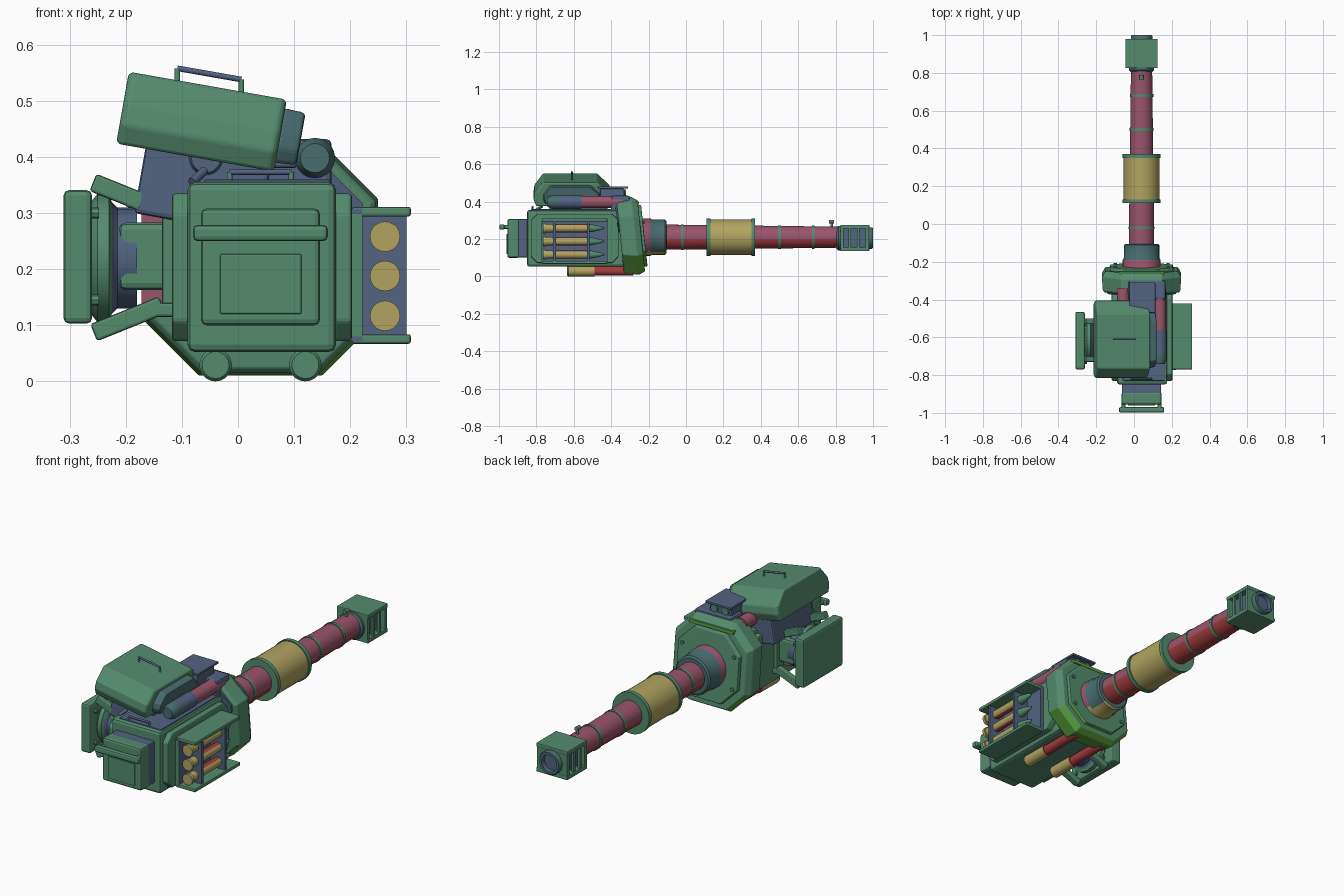
import bpy, bmesh
from math import radians, sin, cos, tau
from mathutils import Vector, Matrix

cube = bpy.data.objects.get("Cube")
if cube:
    bpy.data.objects.remove(cube, do_unlink=True)


def material(name, r, g, b):
    m = bpy.data.materials.new(name)
    m.use_nodes = True
    m.diffuse_color = (r, g, b, 1)
    m.node_tree.nodes["Principled BSDF"].inputs["Base Color"].default_value = (r, g, b, 1)
    return m


GREEN = material("armour green", .09, .26, .155)
SLATE = material("slate blue", .084, .125, .22)
TEAL = material("dark teal", .065, .15, .16)
ROSE = material("rose barrel", .32, .09, .15)
TAN = material("shell tan", .44, .37, .12)
LEAF = material("leaf green", .11, .36, .05)
RED = material("underside red", .37, .045, .05)


def finish(name, bm, mats, bevel=0, smooth=False):
    bmesh.ops.recalc_face_normals(bm, faces=bm.faces)
    me = bpy.data.meshes.new(name)
    bm.to_mesh(me)
    bm.free()
    for m in mats:
        me.materials.append(m)
    ob = bpy.data.objects.new(name, me)
    bpy.context.collection.objects.link(ob)
    if bevel:
        mod = ob.modifiers.new("bevel", "BEVEL")
        mod.width, mod.segments, mod.limit_method = bevel, 2, "ANGLE"
    if smooth:
        bpy.ops.object.select_all(action="DESELECT")
        ob.select_set(True)
        bpy.context.view_layer.objects.active = ob
        bpy.ops.object.shade_smooth_by_angle(angle=radians(35))
    return ob


def box(name, x, y, z, mat, bevel=0, roll=0):
    """Box from axis ranges, rolled about its centre around y."""
    c = Vector((sum(x), sum(y), sum(z))) / 2
    bm = bmesh.new()
    size = Matrix.Diagonal((x[1] - x[0], y[1] - y[0], z[1] - z[0], 1))
    bmesh.ops.create_cube(bm, size=1, matrix=size)
    ob = finish(name, bm, [mat], bevel)
    ob.location, ob.rotation_euler.y = c, radians(roll)
    return ob


def lathe(name, a, b, profile, mats, n=32, rule=None):
    """Revolve (y, radius, material slot) around the line x=a, z=b.
    The rule picks a slot for side faces from (dx, y, dz, slot)."""
    bm = bmesh.new()
    rings = []
    for t, r, _ in profile:
        rings.append([bm.verts.new((a + r * cos(tau * i / n), t, b + r * sin(tau * i / n)))
                      for i in range(n)])
    for k in range(len(rings) - 1):
        for i in range(n):
            j = (i + 1) % n
            f = bm.faces.new((rings[k][i], rings[k][j], rings[k + 1][j], rings[k + 1][i]))
            slot = profile[k + 1][2]
            if rule:
                c = f.calc_center_median()
                slot = rule(c.x - a, c.y, c.z - b, slot)
            f.material_index = slot
    for ring, slot in ((rings[0], profile[0][2]), (rings[-1], profile[-1][2])):
        bm.faces.new(ring).material_index = slot
    return finish(name, bm, mats, smooth=True)


def rod(name, p, q, r, mat, n=12):
    p, q = Vector(p), Vector(q)
    bm = bmesh.new()
    bmesh.ops.create_cone(bm, cap_ends=True, segments=n, radius1=r, radius2=r, depth=(q - p).length)
    ob = finish(name, bm, [mat], smooth=True)
    ob.location = (p + q) / 2
    ob.rotation_euler = (q - p).to_track_quat("Z", "Y").to_euler()
    return ob


def loft(name, sections, mats, bevel=0, rule=None):
    """Skin matching polygon sections and cap both ends."""
    bm = bmesh.new()
    rings = [[bm.verts.new(p) for p in s] for s in sections]
    n = len(rings[0])
    for u, v in zip(rings, rings[1:]):
        for i in range(n):
            bm.faces.new((u[i], u[(i + 1) % n], v[(i + 1) % n], v[i]))
    bm.faces.new(rings[0])
    bm.faces.new(rings[-1])
    bmesh.ops.recalc_face_normals(bm, faces=bm.faces)
    for f in bm.faces:
        f.material_index = rule(f) if rule else 0
    return finish(name, bm, mats, bevel)


def octagon(u0, u1, v0, v1, c):
    return [(u0 + c, v0), (u1 - c, v0), (u1, v0 + c), (u1, v1 - c),
            (u1 - c, v1), (u0 + c, v1), (u0, v1 - c), (u0, v0 + c)]


# Breech housing with side frames
CX, CZ = .04, .21
box("breech_housing", (-.09, .175), (-.85, -.32), (.052, .355), GREEN, .014)
box("breech_top_deck", (-.06, .165), (-.83, -.36), (.35, .36), SLATE, .004)
for side, x0, x1 in (("left", .17, .203), ("right", -.118, -.085)):
    loft(side + "_side_frame", [[(x, y, z) for y, z in octagon(-.83, -.36, .072, .335, .035)]
                                for x in (x0, x1)], [GREEN], .006)
box("mantlet_core", (-.03, .167), (-.4, -.3), (.1, .432), SLATE, .01)

# Rear hatch block, panel and bar
box("hatch_base", (-.064, .144), (-.9, -.84), (.102, .306), SLATE, .006)
box("hatch_block", (-.066, .146), (-.955, -.89), (.1, .308), GREEN, .01)
box("hatch_panel", (-.032, .113), (-.961, -.95), (.12, .227), GREEN, .003)
box("hatch_bar", (-.08, .16), (-.998, -.97), (.25, .279), GREEN, .008)
for x in (-.055, .135):
    rod("hatch_bar_mount", (x, -.98, .265), (x, -.94, .265), .01, GREEN)


def handle(name, x0, z0, x1, z1, y, lift):
    a, b = (x0, y, z0), (x1, y, z1)
    for p in (a, b):
        rod(name + "_post", (p[0], y, p[2] - lift), p, .005, GREEN)
    rod(name + "_grip", a, b, .005, SLATE)


handle("deck_handle", -.015, .373, .095, .373, -.82, .025)

# Tilted shield, leaning back at the top
def lean(points, y):
    return [(x, y - .105 * (z - .21), z) for x, z in points]


def shield_section(inset, y, chamfer):
    return lean(octagon(-.17 + inset, .25 - inset, .01 + inset, .425 - inset, chamfer), y)


def downward(f):
    return 1 if f.normal.z < -.25 and f.normal.y > -.3 else 0


loft("shield", [shield_section(.014, -.352, .095), shield_section(.005, -.342, .1),
                shield_section(0, -.27, .1), shield_section(.018, -.238, .09)],
     [GREEN, LEAF], .003, downward)
loft("shield_face", [shield_section(.04, -.25, .085), shield_section(.045, -.222, .085)],
     [GREEN, LEAF], .004, downward)
loft("shield_lining", [lean(octagon(-.14, .222, .2, .402, .085), y) for y in (-.36, -.345)],
     [SLATE])
box("shield_top_strip", (-.08, .16), (-.285, -.25), (.386, .402), LEAF, .002)
for x in (-.1, .18):
    for z in (.14, .29):
        y = -.222 - .105 * (z - .21)
        rod("shield_bolt", (x, y - .01, z), (x, y + .008, z), .009, GREEN, 8)

# Barrel: collar, tube, bands, thermal sleeve
lathe("barrel_collar", CX, CZ, [(-.3, .1, 2), (-.19, .1, 2), (-.18, .094, 0), (-.112, .094, 0),
                                (-.105, .086, 0), (-.105, .06, 0)], [TEAL, TAN, ROSE],
      rule=lambda dx, y, dz, slot: 1 if dz < -.075 else slot)
lathe("barrel_tube", CX, CZ, [(-.2, .068, 0), (.12, .065, 0), (.5, .06, 0), (.84, .056, 0)],
      [ROSE, RED], rule=lambda dx, y, dz, slot: 1 if dz < -.012 else slot)
for y, r in ((-.02, .069), (.5, .063), (.68, .062)):
    lathe("barrel_band", CX, CZ, [(y - .007, r, 0), (y + .007, r, 0)], [GREEN])
lathe("barrel_sleeve", CX, CZ, [(.11, .07, 1), (.11, .1, 1), (.13, .1, 1), (.13, .095, 1),
                                (.35, .095, 0), (.35, .1, 1), (.37, .1, 1), (.37, .06, 1)],
      [TAN, GREEN], 40)
rod("foresight_post", (CX, .78, .26), (CX, .78, .295), .007, GREEN)
rod("foresight_bead", (CX, .765, .293), (CX, .79, .293), .01, GREEN)

# Muzzle brake: slotted cage around a dark core
MZ = .205
lathe("muzzle_neck", CX, MZ, [(.805, .058, 0), (.815, .066, 0), (.835, .066, 0)], [TEAL])
for z in (.136, .256):
    box("muzzle_plate", (-.045, .125), (.825, .98), (z, z + .02), GREEN, .004)
for y in (.825, .96):
    box("muzzle_end_wall", (-.043, .123), (y, y + .018), (.14, .272), GREEN, .003)
for x in (-.043, .111):
    for y in (.868, .915):
        box("muzzle_slot_bar", (x, x + .012), (y, y + .013), (.14, .27), GREEN)
box("muzzle_core", (-.015, .095), (.83, .97), (.145, .265), SLATE)
lathe("muzzle_ring", CX, MZ, [(.96, .057, 0), (.994, .057, 0), (1, .053, 0), (1, .041, 0),
                              (.98, .039, 1)], [TEAL, SLATE])

# Recoil cylinders underneath
for x in (-.04, .12):
    lathe("recoil_cylinder", x, .029, [(-.635, .024, 0), (-.628, .029, 0), (-.62, .029, 1),
          (-.49, .028, 1), (-.49, .024, 2), (-.28, .024, 2)], [GREEN, TAN, RED], 20)

# Ammunition rack with three shells
box("rack_wall", (.2, .222), (-.77, -.42), (.072, .308), SLATE)
for z in (.067, .294):
    box("rack_shelf", (.203, .308), (-.77, -.42), (z, z + .017), GREEN, .004)
box("rack_end_post", (.203, .222), (-.772, -.75), (.08, .298), GREEN)
for y in (-.71, -.53):
    box("rack_holder", (.215, .3), (y, y + .014), (.08, .298), SLATE)


def shell_slot(dx, y, dz, slot):
    # casing turns red between the holders, away from the open side
    return 1 if slot == 0 and -.7 < y < -.53 and dx < .015 else slot


for z in (.117, .188, .258):
    lathe("shell", .262, z, [(-.765, .027, 0), (-.75, .027, 0), (-.75, .022, 0), (-.7, .022, 0),
          (-.53, .022, 0), (-.505, .021, 2), (-.46, .011, 2), (-.435, .002, 2)],
          [TAN, RED, GREEN], 20, shell_slot)

# Tilted sensor pod on top
profile = [(-.8, -.065), (-.815, -.03), (-.81, .005), (-.765, .065),
           (-.475, .065), (-.41, .005), (-.405, -.03), (-.42, -.065)]
def pod_section(x, s):
    return [(x, -.61 + (y + .61) * s, z * s) for y, z in profile]


pod = loft("sensor_pod", [pod_section(-.143, .95), pod_section(-.135, 1),
                          pod_section(.135, 1), pod_section(.143, .95)], [GREEN], .005)
pod_end = loft("sensor_pod_end", [pod_section(.14, .76), pod_section(.18, .72)], [TEAL], .006)
for ob in (pod, pod_end):
    ob.location = (-.065, 0, .463)
    ob.rotation_euler.y = radians(10)
handle("pod_handle", -.108, .558, .006, .538, -.61, .03)
box("pod_mount", (-.173, .053), (-.73, -.42), (.279, .441), SLATE, .008, 10)
rod("pod_cable", (-.082, -.8, .355), (-.06, -.77, .375), .008, SLATE)

# Twin coaxial tubes and sight box beside the pod
for x, cap in ((.137, TEAL), (-.057, SLATE)):
    lathe("coaxial_tube", x, .398, [(-.74, .026, 1), (-.715, .036, 1), (-.68, .036, 1),
          (-.56, .036, 2), (-.56, .033, 0), (-.34, .033, 0)], [ROSE, cap, SLATE], 20)
box("sight_box", (-.015, .105), (-.46, -.33), (.38, .47), SLATE, .006)
box("sight_roof", (-.025, .113), (-.47, -.31), (.47, .481), SLATE, .003)
for x in (.015, .075):
    rod("sight_lens", (x, -.34, .448), (x, -.322, .448), .018, GREEN, 16)

# Side drum, armour plate and its arms
box("side_plate", (-.311, -.26), (-.77, -.465), (.103, .341), GREEN, .01)
drum = lathe("side_drum", 0, 0, [(-.27, .09, 0), (-.25, .115, 0), (-.23, .115, 0),
             (-.225, .1, 0), (-.215, .09, 1), (-.18, .09, 1)], [GREEN, SLATE], 24)
drum.rotation_euler.z = radians(-90)
drum.location = (0, -.615, .22)
box("drum_bracket", (-.212, -.11), (-.7, -.53), (.163, .283), GREEN, .012)
box("drum_axle", (-.172, -.08), (-.67, -.56), (.14, .3), ROSE)
box("drum_mount", (-.135, -.1), (-.72, -.51), (.135, .305), GREEN, .004)
for y in (-.73, -.53):
    box("upper_arm", (-.262, -.165), (y, y + .03), (.32, .353), GREEN, .005, 22)
    box("upper_arm_root", (-.2, -.11), (y, y + .03), (.31, .332), GREEN, .005)
    box("lower_arm", (-.262, -.13), (y, y + .03), (.095, .128), GREEN, .005, -22)
    box("lower_arm_root", (-.17, -.1), (y, y + .03), (.115, .14), GREEN, .005)
    for z in (.145, .3):
        rod("plate_bolt", (-.265, y, z), (-.248, y, z), .01, GREEN, 8)
